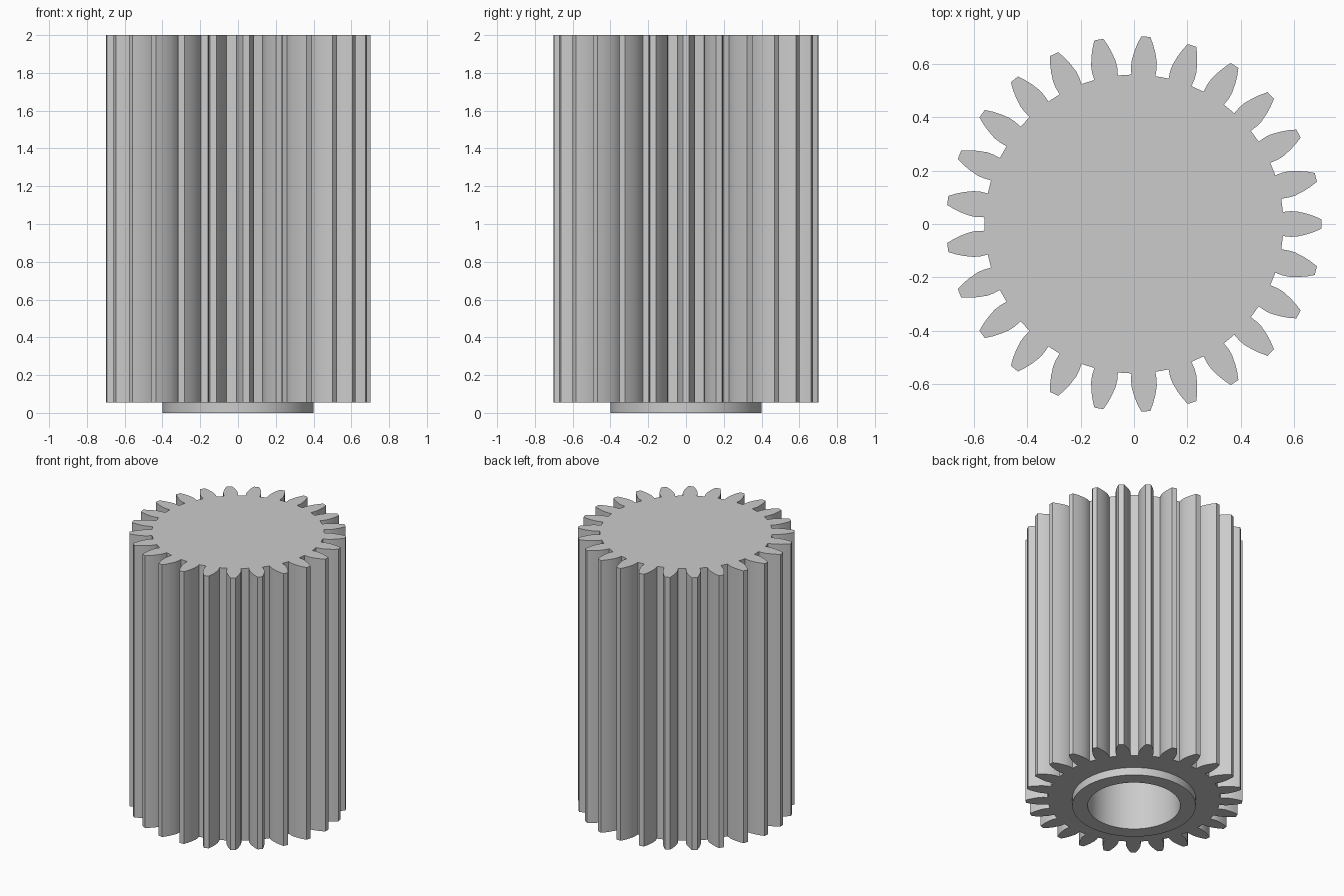
import bpy, bmesh
from math import cos, sin, tau
from mathutils import Matrix

cube = bpy.data.objects.get("Cube")
if cube:
    bpy.data.objects.remove(cube, do_unlink=True)

TEETH = 25
SEGMENTS = 96
GEAR_BOTTOM, GEAR_TOP = 0.055, 2.0
BORE_TOP = 1.8
# Half tooth, root to tip: (distance from axis, half width)
FLANK = [(0.557, 0.045), (0.585, 0.048), (0.61, 0.047), (0.645, 0.039),
         (0.675, 0.029), (0.702, 0.017)]

steel = bpy.data.materials.new("plain_grey")
steel.use_nodes = True
grey = (0.6, 0.6, 0.6, 1.0)
steel.diffuse_color = grey
steel.node_tree.nodes["Principled BSDF"].inputs["Base Color"].default_value = grey


def ring(bm, points, z):
    return [bm.verts.new((x, y, z)) for x, y in points]


def circle(radius):
    return [(radius * cos(tau * i / SEGMENTS), radius * sin(tau * i / SEGMENTS))
            for i in range(SEGMENTS)]


def bridge(bm, a, b):
    n = len(a)
    for i in range(n):
        j = (i + 1) % n
        bm.faces.new((a[i], a[j], b[j], b[i]))


def loop_edges(bm, verts):
    pairs = zip(verts, verts[1:] + verts[:1])
    return [bm.edges.get(p) for p in pairs]


# Toothed outline
tooth = [(r, -w) for r, w in FLANK] + [(r, w) for r, w in reversed(FLANK)]
outline = []
for k in range(TEETH):
    turn = Matrix.Rotation(tau * k / TEETH, 2)
    for x, y in tooth:
        outline.append((turn[0][0] * x + turn[0][1] * y,
                        turn[1][0] * x + turn[1][1] * y))

bm = bmesh.new()

# Gear body
low = ring(bm, outline, GEAR_BOTTOM)
high = ring(bm, outline, GEAR_TOP)
bridge(bm, low, high)
bm.faces.new(high)

# Hub collar and blind bore
hub_profile = [(0.4, GEAR_BOTTOM), (0.4, 0), (0.3, 0), (0.3, BORE_TOP)]
rings = [ring(bm, circle(r), z) for r, z in hub_profile]
for a, b in zip(rings, rings[1:]):
    bridge(bm, a, b)
bm.faces.new(rings[-1])

# Underside between the hub and the teeth
bmesh.ops.triangle_fill(bm, use_beauty=True, normal=(0, 0, -1),
                        edges=loop_edges(bm, low) + loop_edges(bm, rings[0]))
bmesh.ops.recalc_face_normals(bm, faces=bm.faces[:])

mesh = bpy.data.meshes.new("pinion_gear")
bm.to_mesh(mesh)
bm.free()
mesh.materials.append(steel)
gear = bpy.data.objects.new("pinion_gear", mesh)
bpy.context.collection.objects.link(gear)

# Smooth flanks with sharp corners
bpy.ops.object.select_all(action="DESELECT")
gear.select_set(True)
bpy.context.view_layer.objects.active = gear
bpy.ops.object.shade_smooth_by_angle(angle=tau / 15)
